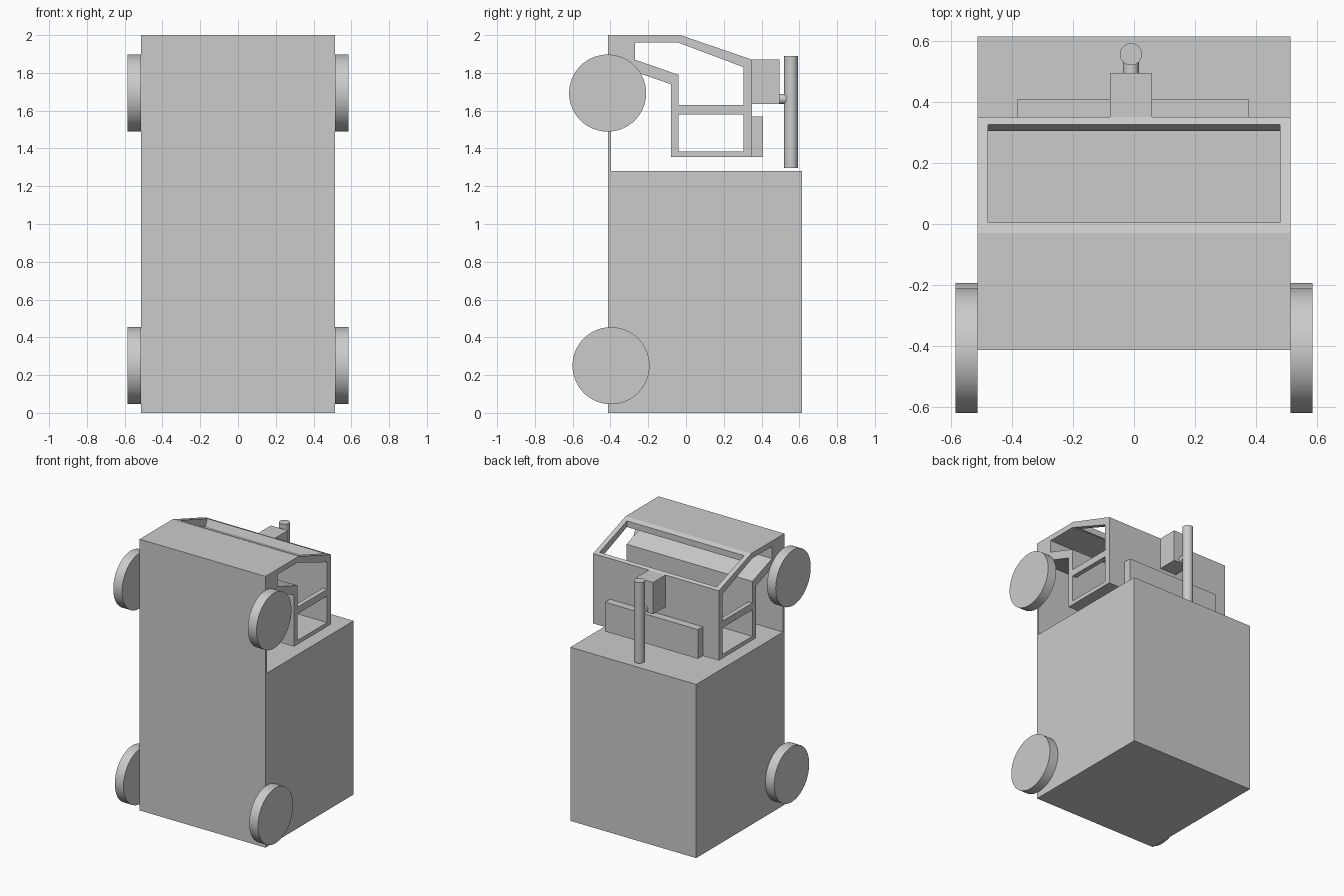
import bpy, bmesh
from math import radians

if "Cube" in bpy.data.objects:
    bpy.data.objects.remove(bpy.data.objects["Cube"], do_unlink=True)

grey = bpy.data.materials.new("plain_grey")
grey.use_nodes = True
COLOUR = (0.6, 0.6, 0.6, 1)
grey.diffuse_color = COLOUR
for node in grey.node_tree.nodes:
    if node.type == 'BSDF_PRINCIPLED':
        node.inputs["Base Color"].default_value = COLOUR

HALF = 0.513      # half width of the body
INNER = 0.478     # half width inside the cab


def activate(ob):
    bpy.ops.object.select_all(action='DESELECT')
    ob.select_set(True)
    bpy.context.view_layer.objects.active = ob


def extrude_profile(name, loops, x0, x1):
    """Extrude closed (y, z) loops along x; loops after the first are holes."""
    curve = bpy.data.curves.new(name, 'CURVE')
    curve.dimensions = '2D'
    curve.fill_mode = 'BOTH'
    curve.extrude = (x1 - x0) / 2
    for loop in loops:
        spline = curve.splines.new('POLY')
        spline.points.add(len(loop) - 1)
        for point, (y, z) in zip(spline.points, loop):
            point.co = (y, z, 0, 1)
        spline.use_cyclic_u = True
    ob = bpy.data.objects.new(name, curve)
    bpy.context.collection.objects.link(ob)
    ob.rotation_euler = (radians(90), 0, radians(90))
    ob.location.x = (x0 + x1) / 2
    activate(ob)
    bpy.ops.object.convert(target='MESH')
    ob = bpy.context.object
    ob.name = name
    bm = bmesh.new()
    bm.from_mesh(ob.data)
    bmesh.ops.remove_doubles(bm, verts=bm.verts, dist=0.0005)
    bmesh.ops.recalc_face_normals(bm, faces=bm.faces)
    for face in bm.faces:
        face.smooth = False
    bm.to_mesh(ob.data)
    bm.free()
    ob.data.materials.clear()
    ob.data.materials.append(grey)
    return ob


def block(name, x0, x1, y0, y1, z0, z1):
    return extrude_profile(name, [[(y0, z0), (y1, z0), (y1, z1), (y0, z1)]], x0, x1)


def cylinder(name, radius, depth, location, rotation=(0, 0, 0)):
    bpy.ops.mesh.primitive_cylinder_add(vertices=64, radius=radius, depth=depth,
                                        location=location, rotation=rotation)
    ob = bpy.context.object
    ob.name = name
    ob.data.materials.append(grey)
    bpy.ops.object.shade_smooth_by_angle(angle=radians(30))
    return ob


# Cargo box with the thin floor plate running on under the cab
extrude_profile("cargo_box_and_floor", [[
    (-0.413, 0), (0.614, 0), (0.614, 1.28), (-0.397, 1.28),
    (-0.397, 2), (-0.413, 2)]], -HALF, HALF)

# Cab outline and matching inner outline
outer = [(-0.397, 2.0), (-0.03, 2.0), (0.35, 1.87), (0.35, 1.355),
         (-0.08, 1.355), (-0.08, 1.74), (-0.397, 1.85)]
inner = [(-0.27, 1.96), (-0.04, 1.96), (0.305, 1.83), (0.305, 1.385),
         (-0.04, 1.385), (-0.04, 1.79), (-0.27, 1.87)]

# Cab sides with an upper and a lower window opening
upper_window = inner[:3] + [(0.305, 1.63), (-0.04, 1.63)] + inner[5:]
lower_window = [(-0.04, 1.58), (0.305, 1.58), inner[3], inner[4]]
for side, x0, x1 in (("right", -HALF, -INNER), ("left", INNER, HALF)):
    extrude_profile("cab_side_" + side, [outer, upper_window, lower_window], x0, x1)

# Cab walls between the sides; the sloping one is left open as the windscreen
walls = ["front", "windscreen", "roof", "rear", "rear_lower", "sloping", "nose"]
for i, wall in enumerate(walls):
    j = (i + 1) % len(outer)
    if wall != "windscreen":
        extrude_profile("cab_wall_" + wall,
                        [[outer[i], outer[j], inner[j], inner[i]]], -INNER, INNER)
extrude_profile("windscreen_front_lip",
                [[outer[1], (0.005, 1.988), (0.005, 1.943), inner[1]]], -INNER, INNER)
extrude_profile("windscreen_rear_lip",
                [[(0.325, 1.879), outer[2], inner[2]]], -INNER, INNER)

# Fittings on the cab wall
block("low_tank", -0.383, 0.376, 0.35, 0.407, 1.355, 1.57)
block("intake_box", -0.078, 0.059, 0.35, 0.495, 1.636, 1.87)
cylinder("pipe_connector", 0.026, 0.06, (-0.01, 0.515, 1.662), (radians(90), 0, 0))
cylinder("exhaust_pipe", 0.036, 0.595, (-0.01, 0.556, 1.593))

# Wheels
for side, sign in (("right", -1), ("left", 1)):
    for end, y, z in (("front", -0.415, 1.693), ("rear", -0.397, 0.25)):
        cylinder(f"wheel_{end}_{side}", 0.204, 0.071,
                 (sign * (HALF + 0.0355), y, z), (0, radians(90), 0))
